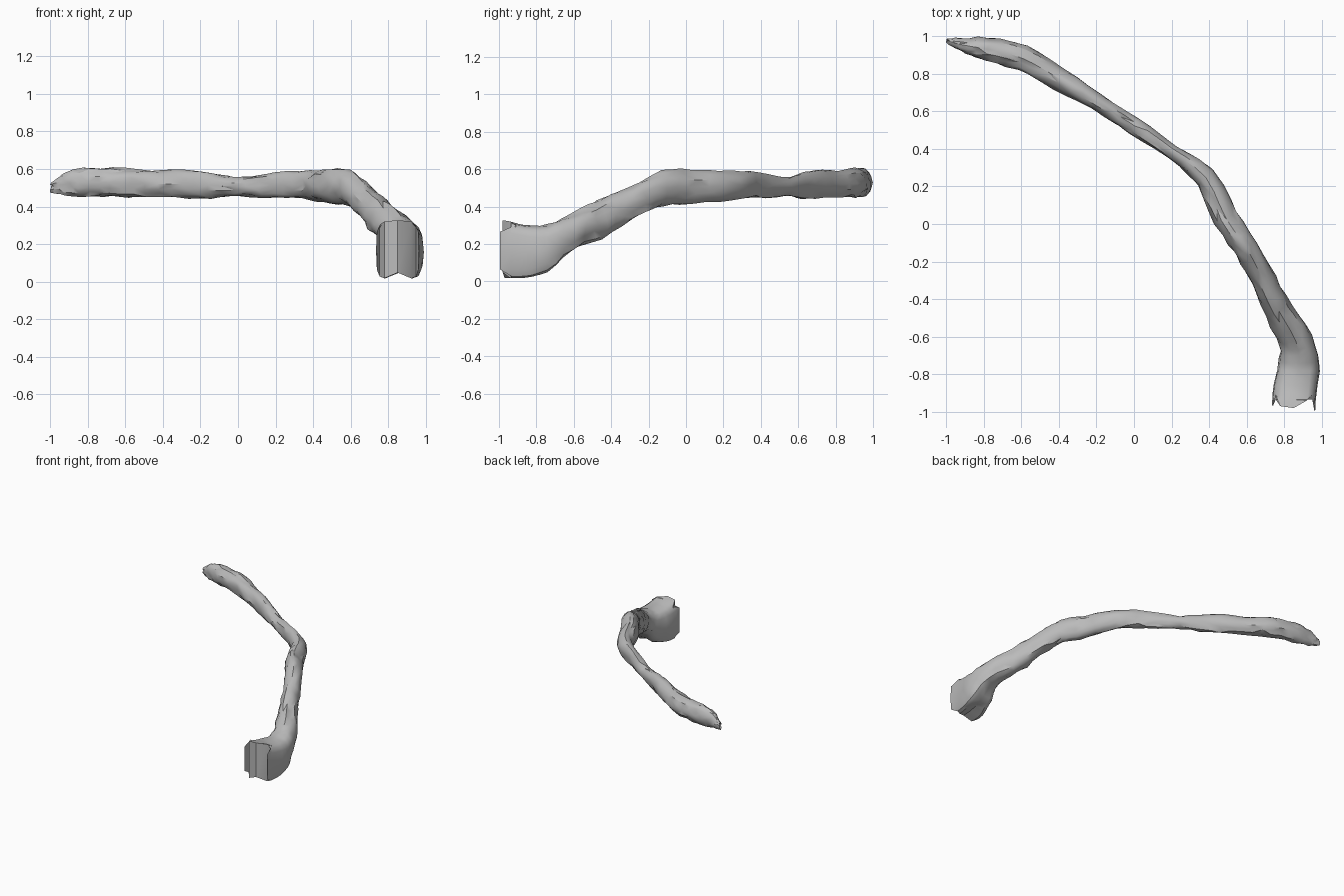
import bpy, bmesh, math, random
from mathutils import Vector

random.seed(4)
cube = bpy.data.objects.get("Cube")
if cube:
    bpy.data.objects.remove(cube)

bone = bpy.data.materials.new("plain_grey")
bone.use_nodes = True
grey = (0.5, 0.5, 0.5, 1)
bone.diffuse_color = grey
bone.node_tree.nodes["Principled BSDF"].inputs["Base Color"].default_value = grey

# Stations along the shaft: x, y, z of centre, half width, half height
STATIONS = [
    (-.99, .975, .50, .012, .025), (-.92, .955, .52, .035, .06),
    (-.78, .93, .53, .06, .075), (-.6, .885, .525, .068, .077),
    (-.4, .775, .52, .06, .07), (-.2, .65, .52, .046, .075),
    (0, .525, .505, .046, .05), (.2, .385, .515, .04, .068),
    (.38, .25, .515, .058, .075), (.49, .03, .505, .066, .09),
    (.6, -.13, .50, .066, .09), (.69, -.3, .41, .067, .09),
    (.77, -.46, .33, .075, .105), (.86, -.62, .255, .09, .1),
    (.88, -.74, .17, .108, .135), (.86, -.86, .153, .117, .148),
    (.85, -.96, .165, .115, .162)]
SIDES, STEPS = 16, 3
# Broken end: how far each vertical ridge stands forward of the last ring
RIDGES = (.035, .035, -.05, -.02, .02, .01, -.05, .01, 0)


def spline(a, b, c, d, t):
    return tuple(.5 * (2*q + (r-p)*t + (2*p-5*q+4*r-s)*t*t + (3*q-p-3*r+s)*t**3)
                 for p, q, r, s in zip(a, b, c, d))


def sample_path():
    last = len(STATIONS) - 1
    pts = []
    for i in range(last):
        four = [STATIONS[min(max(i + k, 0), last)] for k in (-1, 0, 1, 2)]
        pts += [spline(*four, s / STEPS) for s in range(STEPS)]
    return pts + [STATIONS[-1]]


def power(v, e):
    return math.copysign(abs(v) ** e, v)


path = sample_path()
bm = bmesh.new()
rings = []
for i, (x, y, z, w, h) in enumerate(path):
    a, b = path[max(i - 1, 0)], path[min(i + 1, len(path) - 1)]
    tangent = Vector((b[0] - a[0], b[1] - a[1], 0)).normalized()
    base = min(max((-y - .55) / .3, 0), 1)      # blend into the boxy base
    side = Vector((-tangent.y, tangent.x, 0)).lerp(Vector((1, 0, 0)), base).normalized()
    rough = (1 - base) * .11
    expo = 1 - .5 * base
    ring = []
    for k in range(SIDES):
        ang = math.tau * k / SIDES
        c, s = power(math.cos(ang), expo), power(math.sin(ang), expo)
        r = 1 + random.uniform(-rough, rough)
        p = Vector((x, y, z)) + side * (c * w * r) + Vector((0, 0, s * h * r))
        p += tangent * random.uniform(-.012, .012) * (1 - base)
        if s < 0:                               # hollow underside of the base
            p.z += .045 * base * max(0, 1 - abs(c) * 1.3)
        if i == len(path) - 1:
            p.y -= RIDGES[min(k, SIDES - k)]
        p.z = max(p.z, 0)
        ring.append(bm.verts.new(p))
    rings.append(ring)

# Faceted shaft skin
for lower, upper in zip(rings, rings[1:]):
    for k in range(SIDES):
        n = (k + 1) % SIDES
        bm.faces.new((lower[k], lower[n], upper[n], upper[k]))
bm.faces.new(rings[0][::-1])

# Ridged broken face, filled in vertical strips
end = rings[-1]
half = SIDES // 2
for k in range(half):
    strip = [end[k], end[k + 1], end[-(k + 1)], end[-k]]
    bm.faces.new(list(dict.fromkeys(strip)))
bmesh.ops.triangulate(bm, faces=bm.faces[:])
bmesh.ops.recalc_face_normals(bm, faces=bm.faces[:])

mesh = bpy.data.meshes.new("curved_shaft")
bm.to_mesh(mesh)
bm.free()
mesh.materials.append(bone)
shaft = bpy.data.objects.new("curved_shaft", mesh)
bpy.context.collection.objects.link(shaft)
bpy.context.view_layer.objects.active = shaft
shaft.select_set(True)
bpy.ops.object.shade_smooth_by_angle(angle=math.radians(35))
